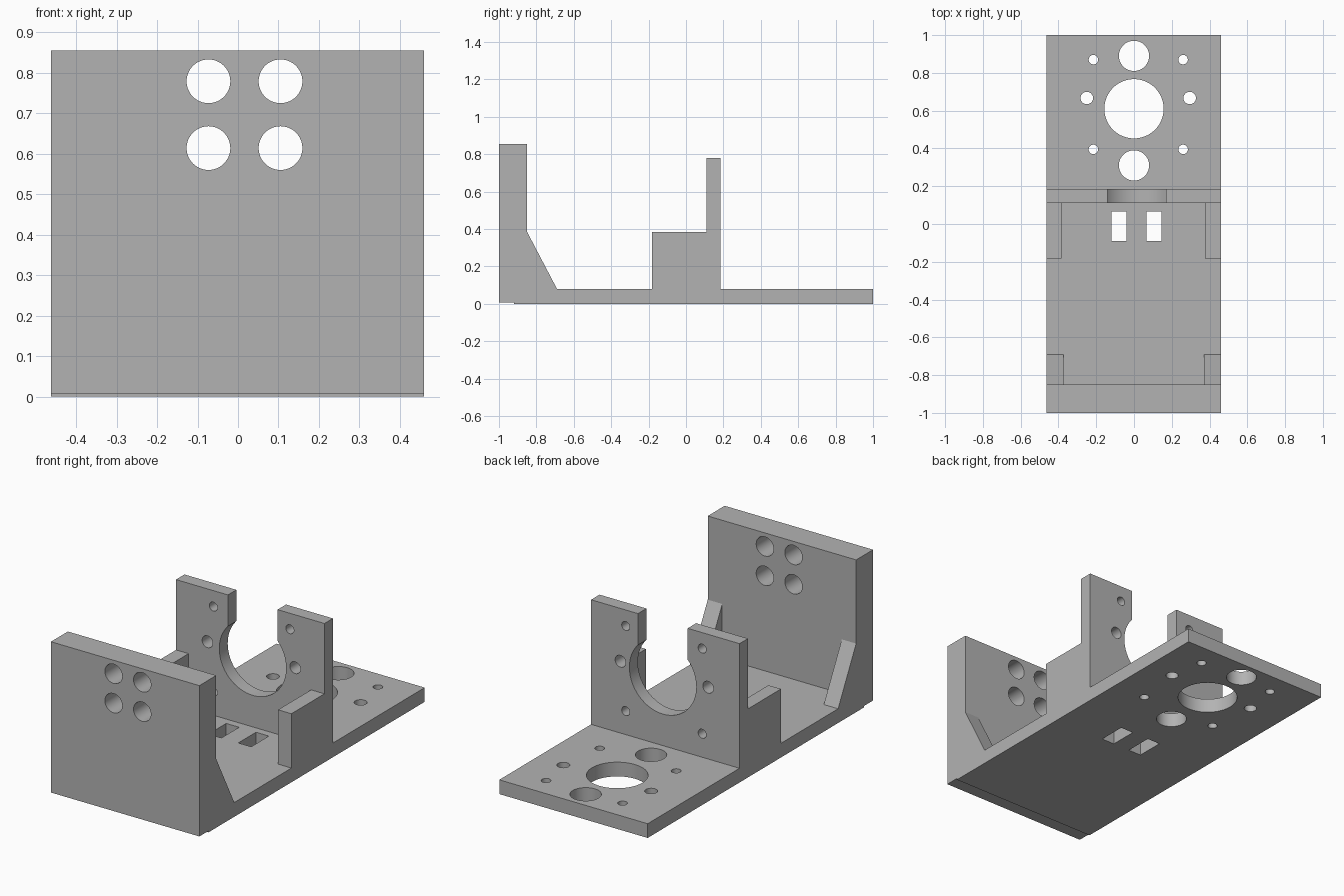
import bpy, bmesh, math
from mathutils import Vector, Matrix

cube = bpy.data.objects.get("Cube")
if cube:
    bpy.data.objects.remove(cube, do_unlink=True)

GREY = (0.45, 0.45, 0.45, 1)
mat = bpy.data.materials.new("matte grey")
mat.use_nodes = True
mat.diffuse_color = GREY
mat.node_tree.nodes["Principled BSDF"].inputs["Base Color"].default_value = GREY

LEFT, RIGHT = -0.462, 0.46     # side limits of the bracket
FLOOR = 0.08                   # top of the base plate


def make_object(name, bm):
    bmesh.ops.recalc_face_normals(bm, faces=bm.faces)
    mesh = bpy.data.meshes.new(name)
    bm.to_mesh(mesh)
    bm.free()
    mesh.materials.append(mat)
    obj = bpy.data.objects.new(name, mesh)
    bpy.context.collection.objects.link(obj)
    return obj


def extrude_side(name, profile, x0, x1):
    """Extrude a (y, z) outline across x."""
    bm = bmesh.new()
    face = bm.faces.new([bm.verts.new((x0, y, z)) for y, z in profile])
    new = bmesh.ops.extrude_face_region(bm, geom=[face])["geom"]
    verts = [g for g in new if isinstance(g, bmesh.types.BMVert)]
    bmesh.ops.translate(bm, verts=verts, vec=(x1 - x0, 0, 0))
    return make_object(name, bm)


def box(name, x0, x1, y0, y1, z0, z1):
    return extrude_side(name, [(y0, z0), (y1, z0), (y1, z1), (y0, z1)], x0, x1)


def drill(centre, radius, axis, depth=0.4):
    """Cylindrical cutter along y or z."""
    bm = bmesh.new()
    bmesh.ops.create_cone(bm, cap_ends=True, segments=64, radius1=radius,
                          radius2=radius, depth=depth)
    turn = Matrix.Rotation(math.pi / 2, 4, "X") if axis == "Y" else Matrix()
    bm.transform(Matrix.Translation(Vector(centre)) @ turn)
    return make_object("cutter", bm)


def cut(obj, cutters):
    bpy.context.view_layer.objects.active = obj
    for cutter in cutters:
        cutter.hide_render = True
        mod = obj.modifiers.new("hole", "BOOLEAN")
        mod.operation = "DIFFERENCE"
        mod.solver = "EXACT"
        mod.object = cutter
        bpy.ops.object.modifier_apply(modifier=mod.name)
        bpy.data.objects.remove(cutter, do_unlink=True)
    bpy.ops.object.select_all(action="DESELECT")
    obj.select_set(True)
    bpy.ops.object.shade_smooth_by_angle(angle=math.radians(30))


# Base plate with a shallow step under the front wall
base = extrude_side("base_plate", [(-0.92, 0), (1, 0), (1, FLOOR), (-0.85, FLOOR),
                                   (-0.85, 0.008), (-0.92, 0.008)], LEFT, RIGHT)
holes = [drill((0, y, 0.04), r, "Z")
         for y, r in ((0.89, 0.08), (0.61, 0.157), (0.31, 0.08))]
holes += [drill((x, y, 0.04), 0.025, "Z") for x in (-0.215, 0.26) for y in (0.395, 0.87)]
holes += [drill((x, 0.667, 0.04), 0.033, "Z") for x in (-0.25, 0.295)]
holes += [box("cutter", x, x + 0.08, -0.09, 0.067, -0.1, 0.2) for x in (-0.12, 0.065)]
cut(base, holes)

# Tall front wall with four holes
wall = box("front_wall", LEFT, RIGHT, -1, -0.85, 0.008, 0.855)
cut(wall, [drill((x, -0.925, z), 0.054, "Y") for x in (-0.073, 0.105) for z in (0.614, 0.779)])

# Upright holder plate with a round cradle open at the top
holder = box("holder_plate", LEFT, RIGHT, 0.11, 0.185, FLOOR, 0.78)
holes = [drill((0.0145, 0.15, 0.465), 0.208, "Y"),
         box("cutter", -0.14, 0.169, 0, 0.3, 0.465, 0.9)]
holes += [drill((x, 0.15, z), 0.025, "Y") for x in (-0.23, 0.245) for z in (0.212, 0.69)]
holes += [drill((x, 0.15, 0.483), 0.033, "Y") for x in (-0.267, 0.278)]
cut(holder, holes)

# Side supports: sloped gussets at the wall, blocks at the holder
gusset = [(-0.85, FLOOR), (-0.69, FLOOR), (-0.85, 0.385)]
for side, edge, inner, block in (("right", LEFT, -0.373, -0.384),
                                 ("left", RIGHT, 0.37, 0.377)):
    extrude_side(side + "_gusset", gusset, edge, inner)
    x0, x1 = sorted((edge, block))
    box(side + "_support_block", x0, x1, -0.183, 0.11, FLOOR, 0.385)
